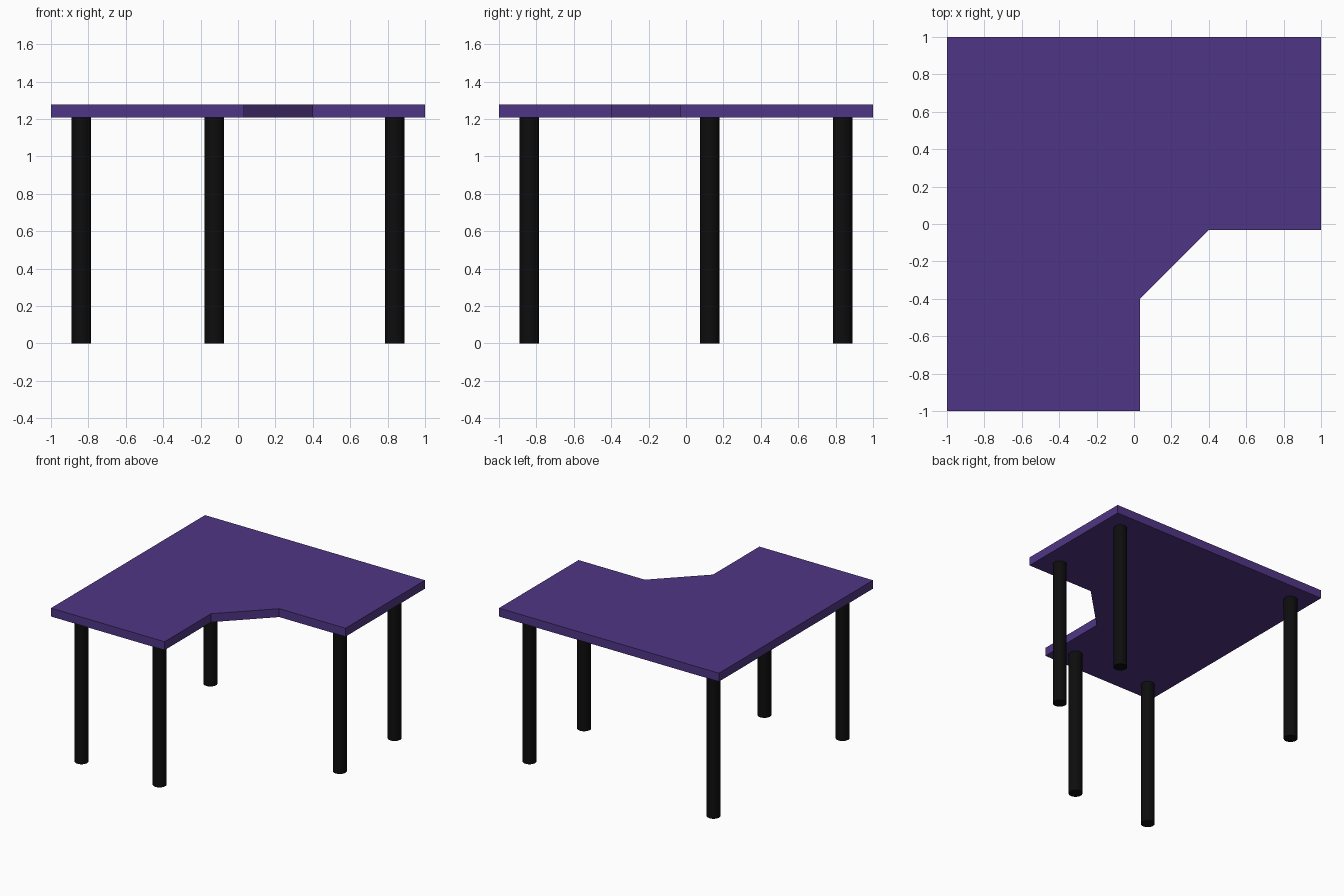
import bpy, bmesh

if "Cube" in bpy.data.objects:
    bpy.data.objects.remove(bpy.data.objects["Cube"])

TOP_Z, LEG_H = 1.278, 1.209
LEG_R, LEG_SIDES = 0.052, 32


def material(name, color):
    mat = bpy.data.materials.new(name)
    mat.diffuse_color = color
    mat.use_nodes = True
    mat.node_tree.nodes["Principled BSDF"].inputs["Base Color"].default_value = mat.diffuse_color
    return mat


purple = material("purple_top", (0.078, 0.036, 0.235, 1))
black = material("black_legs", (0.004, 0.004, 0.004, 1))

# Corner desk top: L-shaped outline with a chamfered inner corner, extruded
outline = [(-1, -1), (0.033, -1), (0.033, -0.398), (0.398, -0.033),
           (1, -0.033), (1, 1), (-1, 1)]
bm = bmesh.new()
face = bm.faces.new([bm.verts.new((x, y, LEG_H)) for x, y in outline])
ext = bmesh.ops.extrude_face_region(bm, geom=[face])
verts = [g for g in ext["geom"] if isinstance(g, bmesh.types.BMVert)]
bmesh.ops.translate(bm, verts=verts, vec=(0, 0, TOP_Z - LEG_H))
bmesh.ops.recalc_face_normals(bm, faces=bm.faces)
mesh = bpy.data.meshes.new("desk_top")
bm.to_mesh(mesh)
bm.free()
mesh.materials.append(purple)
bpy.context.collection.objects.link(bpy.data.objects.new("desk_top", mesh))

# Five round legs, two at the end of each wing and one in the back corner
legs = {
    "back_left_leg": (-0.837, 0.837),
    "front_left_leg": (-0.837, -0.837),
    "front_inner_leg": (-0.127, -0.837),
    "right_inner_leg": (0.837, 0.127),
    "back_right_leg": (0.837, 0.837),
}
for name, (x, y) in legs.items():
    bpy.ops.mesh.primitive_cylinder_add(vertices=LEG_SIDES, radius=LEG_R,
                                        depth=LEG_H, location=(x, y, LEG_H / 2))
    leg = bpy.context.object
    leg.name = name
    leg.data.materials.append(black)
    bpy.ops.object.shade_smooth_by_angle()
